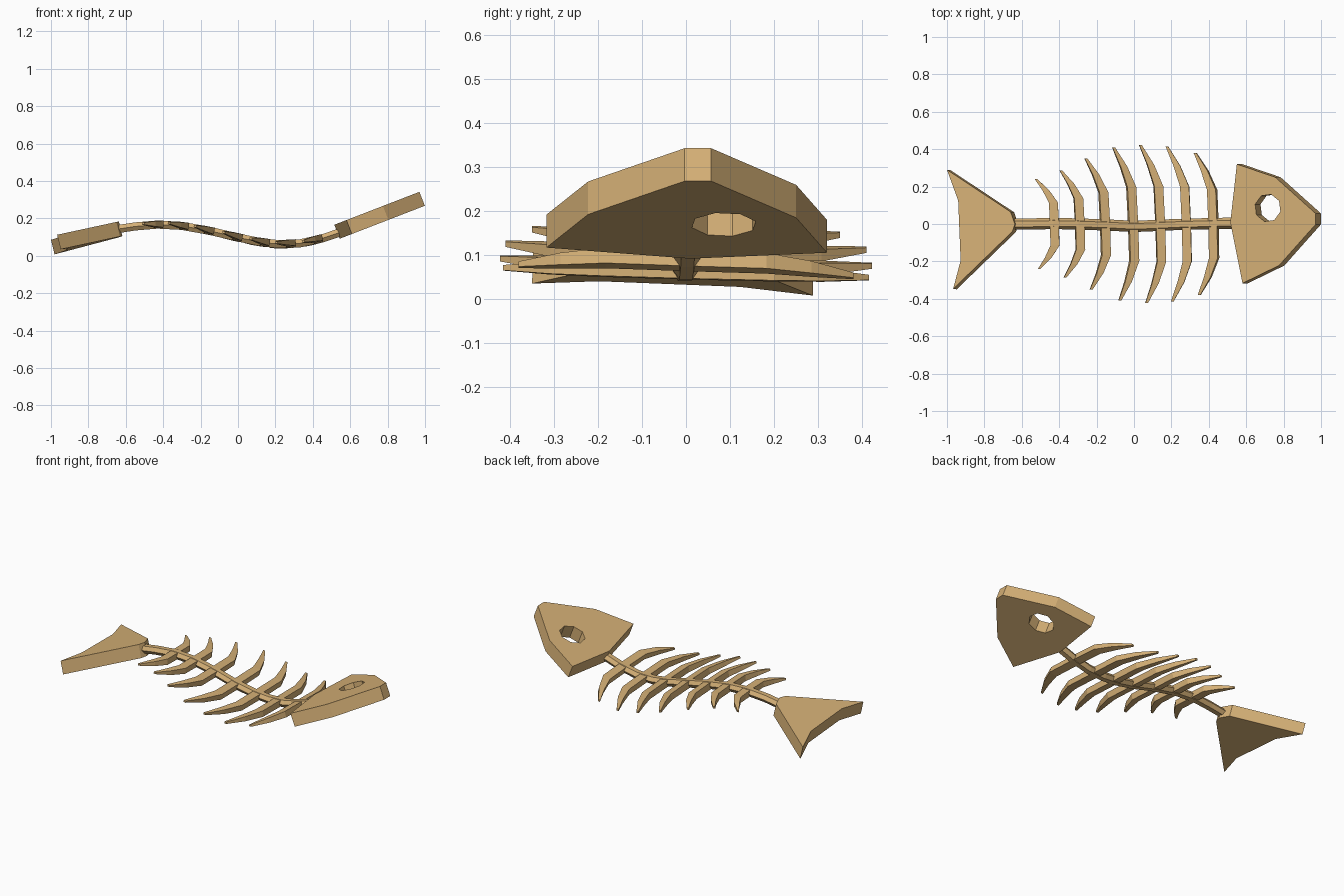
import bpy, bmesh, math
from mathutils import Vector

if "Cube" in bpy.data.objects:
    bpy.data.objects.remove(bpy.data.objects["Cube"])

bone = bpy.data.materials.new("bone")
bone.diffuse_color = (0.66, 0.43, 0.18, 1)
bone.use_nodes = True
bone.node_tree.nodes["Principled BSDF"].inputs["Base Color"].default_value = bone.diffuse_color


def add_object(name, bm):
    bmesh.ops.recalc_face_normals(bm, faces=bm.faces)
    me = bpy.data.meshes.new(name)
    bm.to_mesh(me)
    bm.free()
    me.materials.append(bone)
    ob = bpy.data.objects.new(name, me)
    bpy.context.collection.objects.link(ob)
    return ob


def slab(name, outline, z0, sx, sy, lift=0.0, thick=0.08):
    """Prism whose top face lies on z = z0 + sx*x + sy*y, extruded along its normal."""
    n = Vector((-sx, -sy, 1)).normalized()
    bm = bmesh.new()
    top = [bm.verts.new(Vector((x, y, z0 + sx * x + sy * y)) + n * lift) for x, y in outline]
    low = [bm.verts.new(v.co - n * thick) for v in top]
    bm.faces.new(top)
    bm.faces.new(low[::-1])
    for i in range(len(top)):
        j = (i + 1) % len(top)
        bm.faces.new((top[i], low[i], low[j], top[j]))
    return add_object(name, bm)


def loft(bm, rings):
    """Skin a list of equally sized rings and cap both ends."""
    rs = [[bm.verts.new(p) for p in r] for r in rings]
    for a, b in zip(rs, rs[1:]):
        for i in range(len(a)):
            j = (i + 1) % len(a)
            bm.faces.new((a[i], a[j], b[j], b[i]))
    bm.faces.new(rs[0][::-1])
    bm.faces.new(rs[-1])


# head: sloping slab with an eight-sided eye hole
HS = 0.387
HZ = 0.342 - HS * 0.97
head = slab("head", [(0.515, 0.01), (0.55, 0.32), (0.755, 0.25), (0.97, 0.057),
                     (0.97, -0.003), (0.775, -0.222), (0.58, -0.317)], HZ, HS, 0)
eye = []
for k in range(8):
    a = math.radians(-15 + 45 * k)
    eye.append((0.715 + 0.07 * math.cos(a), 0.086 + 0.075 * math.sin(a)))
cutter = slab("eye_cutter", eye, HZ, HS, 0, lift=0.03, thick=0.14)
cutter.hide_render = True
mod = head.modifiers.new("eye_hole", 'BOOLEAN')
mod.operation = 'DIFFERENCE'
mod.solver = 'EXACT'
mod.object = cutter
bpy.context.view_layer.objects.active = head
bpy.ops.object.modifier_apply(modifier=mod.name)
bpy.data.objects.remove(cutter)

# tail fin
slab("tail_fin", [(-1.0, 0.29), (-0.94, 0.125), (-0.927, -0.195), (-0.967, -0.347),
                  (-0.65, -0.04), (-0.637, 0.0), (-0.66, 0.065)], 0.339, 0.245, -0.03)

# spine: six-sided wavy rod
PATH = [Vector(p) for p in [(-0.66, 0, 0.14), (-0.55, 0, 0.157), (-0.43, 0.003, 0.167),
                            (-0.3, 0, 0.16), (-0.15, -0.005, 0.133), (0, -0.013, 0.098),
                            (0.12, -0.008, 0.073), (0.22, -0.003, 0.062), (0.33, 0, 0.066),
                            (0.45, 0.003, 0.093), (0.56, 0.005, 0.13)]]
rings = []
for i, p in enumerate(PATH):
    t = (PATH[min(i + 1, len(PATH) - 1)] - PATH[max(i - 1, 0)]).normalized()
    side = Vector((0, 1, 0))
    up = t.cross(side).normalized()
    rings.append([p + (side * math.cos(k * math.pi / 3) * 0.03
                       + up * math.sin(k * math.pi / 3) * 0.025) for k in range(6)])
bm = bmesh.new()
loft(bm, rings)
add_object("spine", bm)


def spine_at(x):
    for a, b in zip(PATH, PATH[1:]):
        if x <= b.x:
            return a.lerp(b, (x - a.x) / (b.x - a.x))


# ribs: seven pairs of swept, tapering blades lying along the local spine slope
ROOTS = [(-0.425, 0.24), (-0.29, 0.285), (-0.155, 0.35), (-0.005, 0.41),
         (0.14, 0.422), (0.28, 0.415), (0.425, 0.38)]
# fraction of length, backward sweep, half width, half height
PROFILE = [(0, 0, 0.024, 0.019), (0.48, -0.002, 0.024, 0.018),
           (0.75, -0.04, 0.018, 0.014), (1, -0.09, 0.007, 0.006)]
for n, (x, length) in enumerate(ROOTS, 1):
    root = spine_at(x)
    t = (spine_at(x + 0.06) - spine_at(x - 0.06))
    t.y = 0
    t.normalize()
    up = Vector((-t.z, 0, t.x))
    for side, label in ((1, "left"), (-1, "right")):
        rings = []
        for f, sweep, w, h in PROFILE:
            y = side * length * f
            c = Vector((root.x, y, root.z)) + t * (sweep - 0.036 * y) - up * 0.025 * y
            rings.append([c + t * w * a + up * h * b
                          for a, b in ((-1, -1), (1, -1), (1, 1), (-1, 1))])
        bm = bmesh.new()
        loft(bm, rings)
        add_object(f"rib_{label}_{n}", bm)
